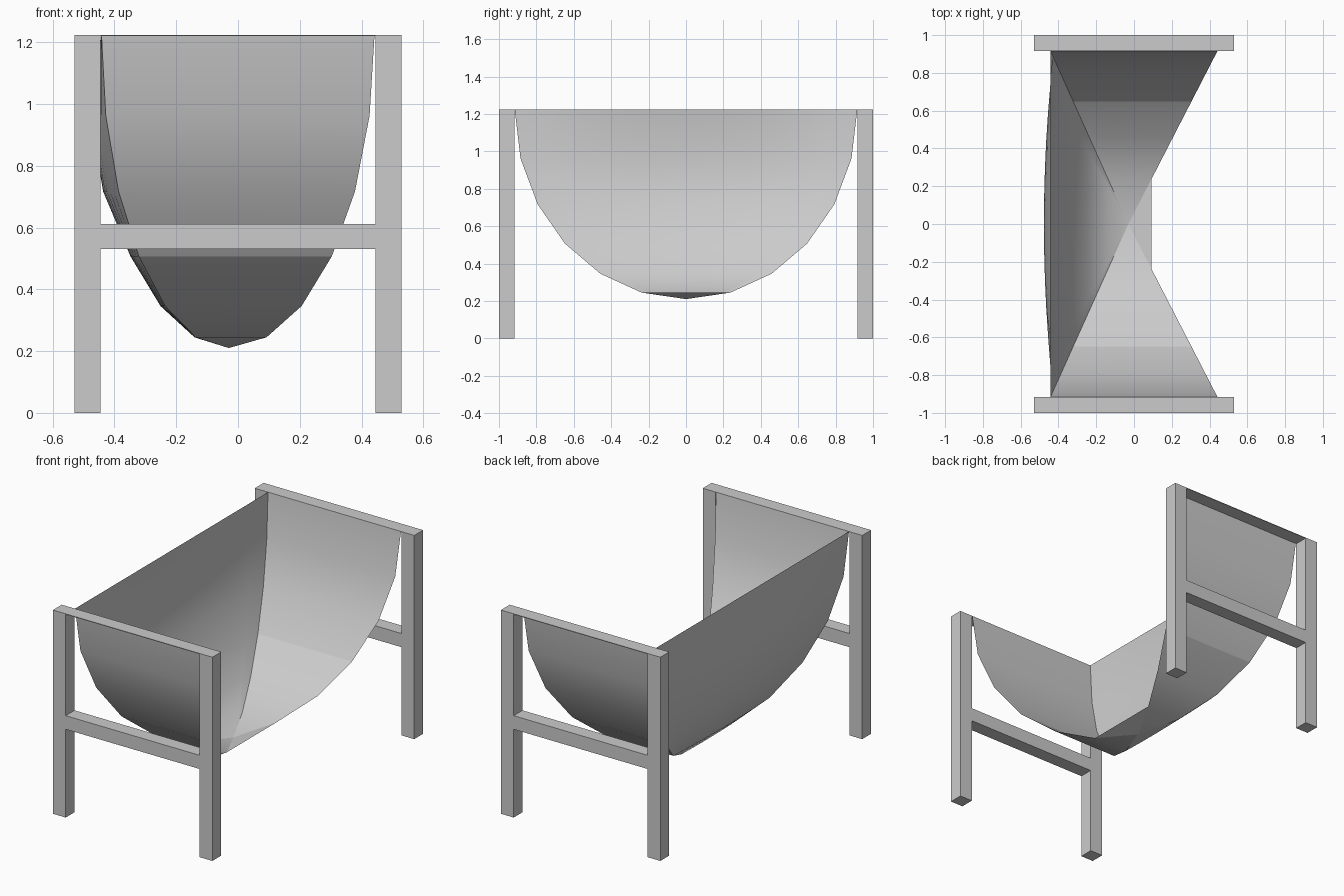
import bpy
import math
from mathutils import Vector

if "Cube" in bpy.data.objects:
    bpy.data.objects.remove(bpy.data.objects["Cube"], do_unlink=True)

TOP = 1.224          # height of the frames
INNER, OUTER = 0.445, 0.53   # post sides in x
FACE, END = 0.916, 1.0       # post sides in y
DROP = 1.014         # depth of the sling
ROWS = 6             # steps down each side of the sling

grey = bpy.data.materials.new("warm_grey")
grey.use_nodes = True
colour = (0.6, 0.6, 0.6, 1)
grey.diffuse_color = colour
grey.node_tree.nodes["Principled BSDF"].inputs["Base Color"].default_value = colour


def make(name, verts, faces):
    mesh = bpy.data.meshes.new(name)
    mesh.from_pydata(verts, [], faces)
    mesh.materials.append(grey)
    obj = bpy.data.objects.new(name, mesh)
    bpy.context.collection.objects.link(obj)
    return obj


def box(name, low, high):
    bpy.ops.mesh.primitive_cube_add(size=1)
    obj = bpy.context.object
    obj.name = name
    low, high = Vector(low), Vector(high)
    for v in obj.data.vertices:
        v.co = [(a + b) / 2 + c * (b - a) for a, b, c in zip(low, high, v.co)]
    obj.data.materials.append(grey)


def smooth(obj, angle):
    bpy.ops.object.select_all(action='DESELECT')
    obj.select_set(True)
    bpy.context.view_layer.objects.active = obj
    bpy.ops.object.shade_smooth_by_angle(angle=math.radians(angle))


def arc(k):
    """Cosine and height of one step down the sling."""
    t = math.radians(90 * k / ROWS)
    return math.cos(t), TOP - DROP * math.sin(t)


# End frames: two posts, a middle rail and a thin top rail each
for end, s in (("front", -1), ("back", 1)):
    y0, y1 = sorted((s * FACE, s * END))
    for side, x0, x1 in (("right", -OUTER, -INNER), ("left", INNER, OUTER)):
        box(f"{end}_{side}_post", (x0, y0, 0), (x1, y1, TOP))
    box(f"{end}_middle_rail", (-INNER, y0, 0.53), (INNER, y1, 0.612))
    box(f"{end}_top_rail", (-INNER, y0, TOP - 0.004), (INNER, y1, TOP))

# Curved end sheets, narrowing from the rail to a point at the bottom
for end, s in (("front", -1), ("back", 1)):
    verts, faces = [], []
    for k in range(ROWS):
        c, z = arc(k)
        verts += [(-0.03 - 0.412 * c, s * FACE * c, z),
                  (-0.03 + 0.472 * c, s * FACE * c, z)]
        if k:
            i = 2 * k
            faces.append((i - 2, i - 1, i + 1, i)[::s])
    verts.append((-0.03, 0, TOP - DROP))
    faces.append((2 * ROWS - 2, 2 * ROWS - 1, 2 * ROWS)[::s])
    sheet = make(f"{end}_sling_sheet", verts, faces)
    smooth(sheet, 40)
    # Sewn seam halfway down
    seam = arc(ROWS // 2)[1]
    for e in sheet.data.edges:
        if all(abs(verts[i][2] - seam) < 0.001 for i in e.vertices):
            e.use_edge_sharp = True

# Small flap that bridges the two sheets at the bottom
c, z = arc(ROWS - 1)
x = -0.03 + 0.472 * c
make("sling_bottom_flap",
     [(-0.03, 0, TOP - DROP), (x, -FACE * c, z), (x, FACE * c, z)], [(0, 1, 2)])

# Side panel, bulging outwards between the two creases
bulge = (0, 0.049, 0.05, 0.027, 0.015, 0.004)
COLS = 12
verts, faces = [], []
for k in range(ROWS):
    c, z = arc(k)
    for j in range(COLS + 1):
        u = 2 * j / COLS - 1
        verts.append((-0.03 - 0.412 * c - bulge[k] * (1 - u * u), FACE * c * u, z))
for k in range(ROWS - 1):
    for j in range(COLS):
        a = k * (COLS + 1) + j
        b = a + COLS + 1
        faces.append((a, b, b + 1, a + 1))
verts.append((-0.03, 0, TOP - DROP))
last = (ROWS - 1) * (COLS + 1)
faces += [(last + j, len(verts) - 1, last + j + 1) for j in range(COLS)]
smooth(make("sling_side_panel", verts, faces), 40)
